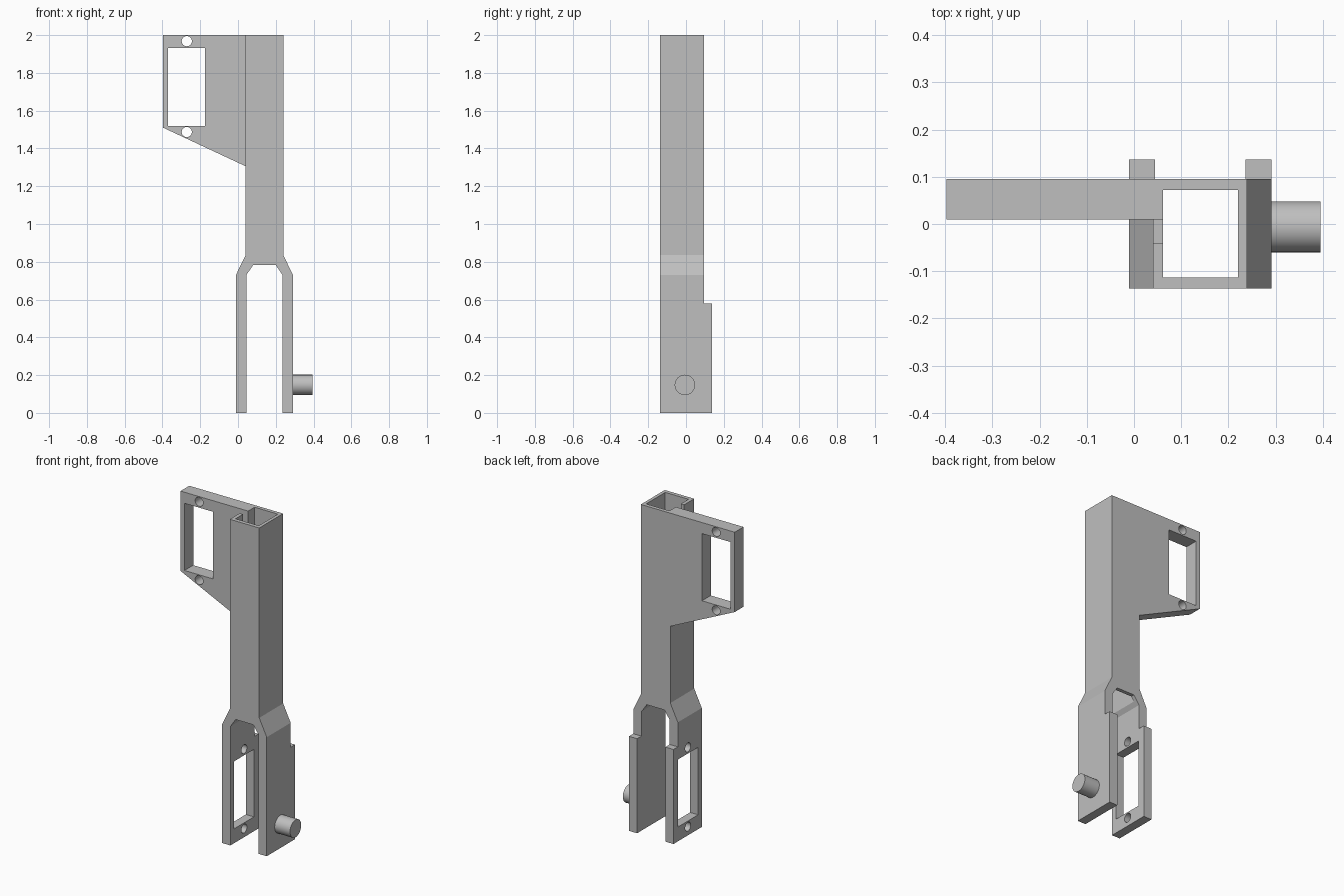
import bpy, bmesh, math
from mathutils import Matrix, Vector

old = bpy.data.objects.get("Cube")
if old:
    bpy.data.objects.remove(old, do_unlink=True)

grey = bpy.data.materials.new("light grey plastic")
grey.use_nodes = True
GREY = (0.52, 0.52, 0.52, 1)
grey.diffuse_color = GREY
grey.node_tree.nodes["Principled BSDF"].inputs["Base Color"].default_value = GREY


def make(name, bm):
    bmesh.ops.recalc_face_normals(bm, faces=bm.faces)
    mesh = bpy.data.meshes.new(name)
    bm.to_mesh(mesh)
    bm.free()
    mesh.materials.append(grey)
    ob = bpy.data.objects.new(name, mesh)
    bpy.context.collection.objects.link(ob)
    return ob


def prism(name, outline, y0, y1):
    """Extrude an x-z outline along y."""
    bm = bmesh.new()
    face = bm.faces.new([bm.verts.new((x, y0, z)) for x, z in outline])
    ext = bmesh.ops.extrude_face_region(bm, geom=[face])
    moved = [v for v in ext["geom"] if isinstance(v, bmesh.types.BMVert)]
    bmesh.ops.translate(bm, verts=moved, vec=(0, y1 - y0, 0))
    return make(name, bm)


def box(name, x, y, z):
    return prism(name, [(x[0], z[0]), (x[1], z[0]), (x[1], z[1]), (x[0], z[1])], *y)


def rod(name, centre, radius, length, axis):
    bm = bmesh.new()
    turn = Vector((0, 0, 1)).rotation_difference(Vector(axis)).to_matrix().to_4x4()
    bmesh.ops.create_cone(bm, cap_ends=True, segments=40, radius1=radius, radius2=radius,
                          depth=length, matrix=Matrix.Translation(centre) @ turn)
    return make(name, bm)


def combine(target, tool, operation):
    mod = target.modifiers.new("join", 'BOOLEAN')
    mod.operation, mod.solver, mod.object = operation, 'EXACT', tool
    bpy.context.view_layer.objects.active = target
    bpy.ops.object.modifier_apply(modifier=mod.name)
    bpy.data.objects.remove(tool, do_unlink=True)


FRONT, BACK, MID = -0.137, 0.095, 0.14

# Forked arm: half outline mirrored about the tube's centre line
half = [(0.10, 2), (0.10, 0.835), (0.151, 0.73), (0.151, 0),
        (0.096, 0), (0.096, 0.73), (0.06, 0.782)]
outline = [(MID + x, z) for x, z in half] + [(MID - x, z) for x, z in reversed(half)]
arm = prism("forked_arm", outline, FRONT, BACK)

# Thicker lower legs
for side in (-1, 1):
    xs = sorted((MID + side * 0.096, MID + side * 0.151))
    combine(arm, box("leg_back", xs, (0, 0.137), (0, 0.58)), 'UNION')

# Side mounting plate
plate = prism("mounting_plate", [(-0.397, 2), (-0.397, 1.51), (0.04, 1.306),
                                 (0.05, 1.306), (0.05, 2)], 0.01, BACK)
combine(arm, plate, 'UNION')

# Hollow tube and cable slot
combine(arm, box("bore", (0.062, 0.22), (-0.113, 0.072), (0.6, 2.1)), 'DIFFERENCE')
combine(arm, box("cable_slot", (0.03, 0.07), (-0.04, 0.01), (1.75, 2.1)), 'DIFFERENCE')

# Motor window and screw holes in the plate
combine(arm, box("window", (-0.37, -0.175), (-0.05, 0.2), (1.52, 1.932)), 'DIFFERENCE')
for z in (1.487, 1.968):
    combine(arm, rod("screw", (-0.271, 0.05, z), 0.027, 0.3, (0, 1, 0)), 'DIFFERENCE')

# Motor window and screw holes in the left-hand fork leg
combine(arm, box("window", (-0.1, 0.1), (-0.102, 0.092), (0.088, 0.502)), 'DIFFERENCE')
for z in (0.053, 0.54):
    combine(arm, rod("screw", (0.015, -0.003, z), 0.027, 0.2, (1, 0, 0)), 'DIFFERENCE')

# Pivot pin on the outer leg
pin = rod("pivot_pin", (0.338, -0.006, 0.148), 0.054, 0.114, (1, 0, 0))

for ob in (arm, pin):
    bpy.ops.object.select_all(action='DESELECT')
    ob.select_set(True)
    bpy.context.view_layer.objects.active = ob
    bpy.ops.object.shade_smooth_by_angle(angle=math.radians(20))
